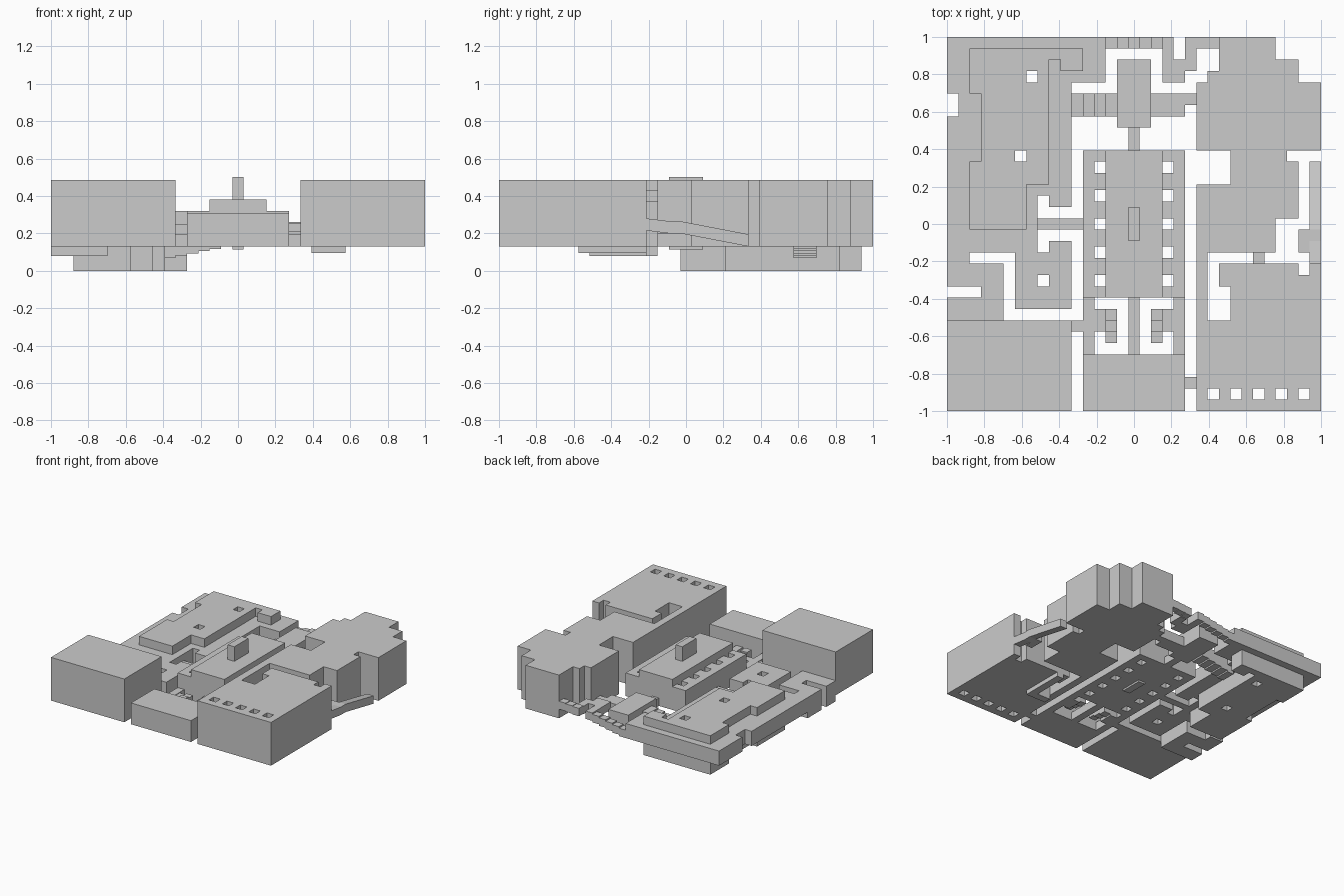
import bpy, bmesh

if "Cube" in bpy.data.objects:
    bpy.data.objects.remove(bpy.data.objects["Cube"])

U = 2 / 33                      # plan grid: 33 x 33 cells over the 2-unit footprint
LOW, TALL = 0.13, 0.485         # main floor and tall ceiling


def finish(name, bm):
    bmesh.ops.remove_doubles(bm, verts=bm.verts, dist=1e-5)
    bmesh.ops.recalc_face_normals(bm, faces=bm.faces)
    bmesh.ops.dissolve_limit(bm, angle_limit=0.01, verts=bm.verts, edges=bm.edges)
    me = bpy.data.meshes.new(name)
    bm.to_mesh(me)
    bm.free()
    ob = bpy.data.objects.new(name, me)
    bpy.context.collection.objects.link(ob)
    return ob


def region(name, z0, z1, adds, cuts=()):
    """Solid over a union of grid rectangles (x0, y0, x1, y1) minus cut rectangles."""
    rects = list(adds) + list(cuts)
    xs = sorted({r[i] for r in rects for i in (0, 2)})
    ys = sorted({r[i] for r in rects for i in (1, 3)})
    hit = lambda rs, x, y: any(r[0] < x < r[2] and r[1] < y < r[3] for r in rs)
    solid = set()
    for i in range(len(xs) - 1):
        for j in range(len(ys) - 1):
            x, y = (xs[i] + xs[i + 1]) / 2, (ys[j] + ys[j + 1]) / 2
            if hit(adds, x, y) and not hit(cuts, x, y):
                solid.add((i, j))
    bm = bmesh.new()

    def quad(pts):
        bm.faces.new([bm.verts.new((-1 + x * U, -1 + y * U, z)) for x, y, z in pts])
    for i, j in solid:
        c = [(xs[i], ys[j]), (xs[i + 1], ys[j]), (xs[i + 1], ys[j + 1]), (xs[i], ys[j + 1])]
        quad([(*p, z1) for p in c])
        quad([(*p, z0) for p in reversed(c)])
        for k, n in enumerate(((i, j - 1), (i + 1, j), (i, j + 1), (i - 1, j))):
            if n not in solid:
                a, b = c[k], c[(k + 1) % 4]
                quad([(*a, z0), (*b, z0), (*b, z1), (*a, z1)])
    return finish(name, bm)


def flight(name, cells, z0, rise, height):
    """Run of stair cells, each one higher (or lower) than the last."""
    for n, r in enumerate(cells):
        z = z0 + n * rise
        region(f"{name}_{n + 1}", z, z + height, [r])


# Tall front rooms
region("front_left_room", LOW, TALL, [(0, 0, 11, 8)])
region("front_right_room", LOW, TALL,
       [(22, 0, 33, 8), (25, 8, 33, 13), (22, 8, 23, 14), (24, 11, 25, 13)],
       [(23 + 2 * i, 1, 24 + 2 * i, 2) for i in range(5)] + [(31, 12, 32, 13)])
region("front_right_pit", 0.095, LOW, [(25, 7, 26, 13), (23, 7, 25, 8)])

# Tall back right room with its stepped outline
region("back_right_room", LOW, TALL,
       [(22, 14, 29, 20), (25, 20, 29, 23), (29, 17, 31, 23), (22, 23, 33, 29),
        (23, 29, 31, 31), (24, 31, 29, 33)],
       [(30, 22, 31, 23), (23, 30, 24, 31), (31, 22, 33, 22.1)])
region("high_link", 0.37, 0.43, [(27, 13, 28, 14)])

# Rising passage along the right wall
bm = bmesh.new()
prof = [(22, LOW), (16, 0.2), (15, 0.2), (13, 0.215)]
outline = prof + [(y, z + 0.065) for y, z in reversed(prof)]
f = bm.faces.new([bm.verts.new((-1 + 32 * U, -1 + y * U, z)) for y, z in outline])
ext = bmesh.ops.extrude_face_region(bm, geom=[f])
bmesh.ops.translate(bm, vec=(U, 0, 0),
                    verts=[v for v in ext["geom"] if isinstance(v, bmesh.types.BMVert)])
ramp = finish("ramp_passage", bm)
region("ramp_side_landing", 0.2, 0.265, [(31, 14, 32, 16)])

# Central hall: raised nave, lower aisles with pillar voids, tall shaft
pillars = [(x, 16 + 2.5 * k, x + 1, 17 + 2.5 * k) for x in (13, 19) for k in range(-2, 3)]
region("hall_nave", LOW, 0.38, [(14, 10, 19, 23)])
region("hall_aisles", LOW, 0.32, [(12, 10, 14, 23), (19, 10, 21, 23)], pillars)
region("hall_shaft", 0.115, 0.5, [(16, 15, 17, 18)])

# Entrance hall, middle passage and mirrored turning stairs
region("entrance_hall", LOW, 0.305, [(12, 0, 21, 5)])
region("entrance_passage", LOW, 0.195, [(16, 5, 17, 10)])
for side in ("left", "right"):
    m = (lambda r: r) if side == "left" else (lambda r: (33 - r[2], r[1], 33 - r[0], r[3]))
    region(f"{side}_side_passage", LOW, 0.2, [m((12, 5, 13, 10))])
    flight(f"{side}_turn_stair",
           [m(r) for r in ((13, 8, 14, 9), (14, 8, 15, 9), (14, 7, 15, 8), (14, 6, 15, 7))],
           LOW, 0.012, 0.065)
    region(f"{side}_turn_link", LOW, 0.2, [m((13, 7, 14, 8))])

# Short door links
region("front_left_link", LOW, 0.195, [(11, 7, 13, 8)])
region("front_right_link", LOW, 0.195, [(21, 2, 22, 3)])
region("hall_left_link", LOW, 0.195, [(8, 16, 12, 17)])
region("hall_north_link", LOW, 0.195, [(16, 23, 17, 25)])

# North room and cross corridor, stepping down to the left
region("north_room", LOW, 0.255, [(15, 25, 18, 31)])
region("north_corridor_right", LOW, 0.21, [(18, 27, 22, 28), (18, 26, 21, 27)])
flight("north_corridor_step", [(14 - i, 26, 15 - i, 28) for i in range(5)],
       0.117, -0.012, 0.1)

# Back stairs climbing from left wing to back right room
flight("back_stair", [(14 + i, 32, 15 + i, 33) for i in range(5)], LOW, 0.012, 0.065)
region("back_stair_landing", 0.19, 0.255,
       [(19, 29, 20, 33), (20, 29, 21, 31), (21, 30, 22, 31)])
flight("upper_stair", [(21, 31, 22, 32), (21, 32, 22, 33), (22, 32, 23, 33), (23, 32, 24, 33)],
       0.19, 0.005, 0.065)

# Left wing: deep pool chamber wrapped by a low gallery
pool = [(2, 16, 7, 20), (2, 20, 9, 32), (9, 31, 12, 32), (10, 30, 12, 31)]
pool_cut = [(2, 22, 3, 28)]
voids = [(7, 29, 8, 30), (6, 22, 7, 23)]
region("pool_chamber", 0.0, 0.32, pool, voids + pool_cut)
region("left_gallery", LOW, 0.25,
       [(0, 14, 2, 33), (2, 14, 8, 16), (7, 16, 8, 20), (8, 18, 9, 20), (2, 32, 14, 33),
        (2, 22, 3, 28), (9, 18, 11, 29), (9, 29, 14, 32)],
       [(0, 26, 1, 28), (8, 17, 9, 19), (10, 30, 12, 31), (9, 31, 12, 32)])
region("left_inner_room", LOW, 0.25, [(6, 9, 11, 14), (9, 14, 11, 15)], [(8, 11, 9, 12)])
region("left_sunken_room", 0.08, 0.25, [(0, 8, 5, 13), (0, 13, 2, 14)], [(0, 10, 3, 11)])
flight("pool_step", [(2, 24 + i, 3, 25 + i) for i in range(4)], 0.1, -0.02, 0.08)
